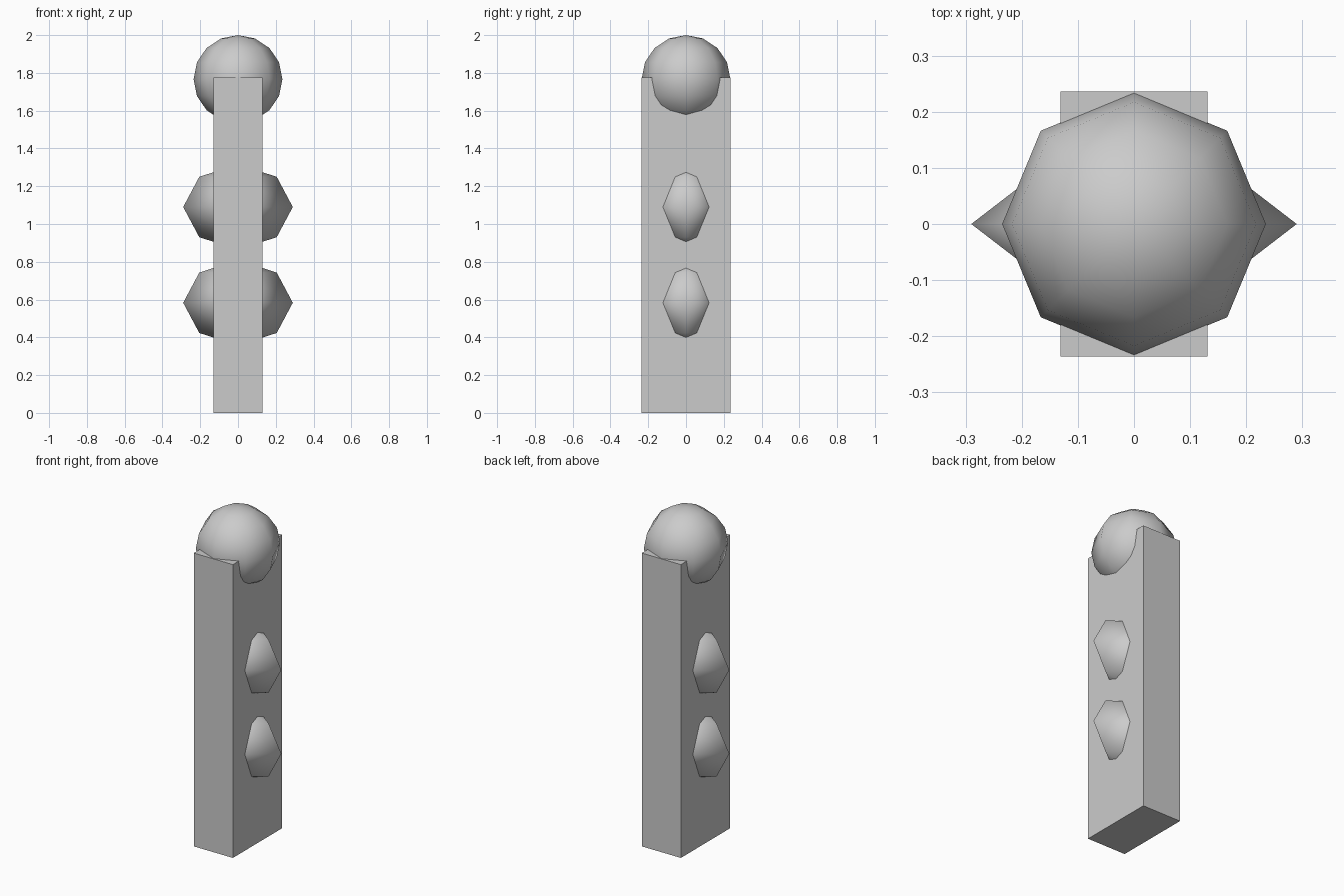
import bpy

if "Cube" in bpy.data.objects:
    bpy.data.objects.remove(bpy.data.objects["Cube"])


def ball(name, segments, rings, centre_z, radii):
    """Smooth-shaded low-poly ellipsoid centred on the post axis."""
    bpy.ops.mesh.primitive_uv_sphere_add(segments=segments, ring_count=rings,
                                         radius=1, location=(0, 0, centre_z))
    obj = bpy.context.object
    obj.name = name
    obj.scale = radii
    bpy.ops.object.transform_apply(location=False, rotation=False, scale=True)
    bpy.ops.object.shade_smooth()
    return obj


# Rectangular post
POST_HEIGHT = 1.775
bpy.ops.mesh.primitive_cube_add(size=1, location=(0, 0, POST_HEIGHT / 2))
post = bpy.context.object
post.name = "post"
post.scale = (0.262, 0.472, POST_HEIGHT)
bpy.ops.object.transform_apply(location=False, rotation=False, scale=True)

# Ball resting in the top of the post
ball("top_ball", 8, 8, 1.767, (0.235, 0.235, 0.233))

# Faceted studs passing through the post, showing on both sides
for name, z in (("lower_stud", 0.583), ("upper_stud", 1.09)):
    ball(name, 4, 4, z, (0.29, 0.223, 0.226))
